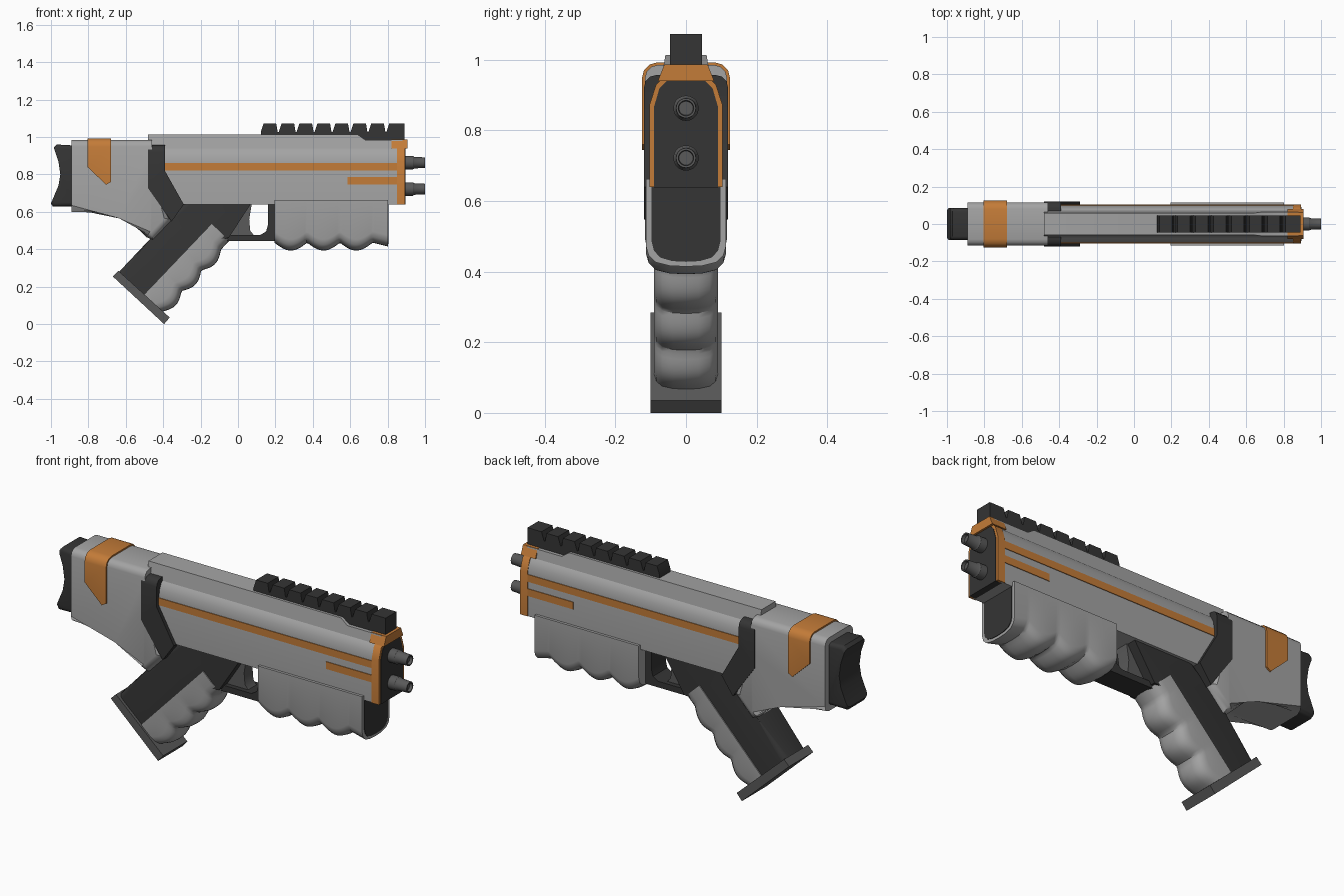
import bpy, bmesh, math
from mathutils import Vector

cube = bpy.data.objects.get("Cube")
if cube:
    bpy.data.objects.remove(cube, do_unlink=True)


def material(name, r, g, b):
    m = bpy.data.materials.new(name)
    m.use_nodes = True
    m.diffuse_color = (r, g, b, 1)
    m.node_tree.nodes["Principled BSDF"].inputs["Base Color"].default_value = (r, g, b, 1)
    return m


LIGHT = material("light_grey", .37, .37, .37)
MID = material("mid_grey", .1, .1, .1)
DARK = material("dark_grey", .035, .035, .035)
ORANGE = material("orange", .55, .2, .04)


def finish(name, bm, mat):
    bmesh.ops.recalc_face_normals(bm, faces=bm.faces)
    me = bpy.data.meshes.new(name)
    bm.to_mesh(me)
    bm.free()
    me.materials.append(mat)
    ob = bpy.data.objects.new(name, me)
    bpy.context.collection.objects.link(ob)
    bpy.ops.object.select_all(action='DESELECT')
    ob.select_set(True)
    bpy.context.view_layer.objects.active = ob
    bpy.ops.object.shade_smooth_by_angle(angle=math.radians(35))
    return ob


def loft(name, sections, mat):
    """Skin a row of closed sections and cap both ends."""
    bm = bmesh.new()
    rings = [[bm.verts.new(p) for p in s] for s in sections]
    n = len(rings[0])
    for a, b in zip(rings, rings[1:]):
        for i in range(n):
            j = (i + 1) % n
            bm.faces.new((a[i], a[j], b[j], b[i]))
    bm.faces.new(rings[0])
    bm.faces.new(rings[-1])
    return finish(name, bm, mat)


def prism(name, profile, half, mat, bevel=0, rule=lambda m: True):
    """Extrude a side profile across y; half may depend on height."""
    width = half if callable(half) else (lambda z: half)
    bm = bmesh.new()
    rings = [[bm.verts.new((x, s * width(z), z)) for x, z in profile] for s in (-1, 1)]
    n = len(profile)
    for i in range(n):
        j = (i + 1) % n
        bm.faces.new((rings[0][i], rings[0][j], rings[1][j], rings[1][i]))
    for r in rings:
        bm.faces.new(r)
    if bevel:
        rims = []
        for e in bm.edges:
            a, b = (v.co for v in e.verts)
            if abs(a.y - b.y) < .001 and abs(a.x - b.x) > .001 and rule((a + b) / 2):
                rims.append(e)
        bmesh.ops.bevel(bm, geom=rims, offset=bevel, segments=3, profile=.5, affect='EDGES')
    return finish(name, bm, mat)


def along_x(name, half_section, x0, x1, mat):
    """Extrude a mirrored cross-section from x0 to x1."""
    ring = half_section + [(-y, z) for y, z in reversed(half_section)]
    return loft(name, [[(x, y, z) for y, z in ring] for x in (x0, x1)], mat)


# Receiver with its tapered top cover
along_x("receiver", [(.1, .64), (.1, .865), (.094, .9), (.08, .93), (.06, .95)], -.4, .87, LIGHT)
prism("top_cover", [(-.48, .92), (-.48, 1.013), (.64, 1.013), (.68, .985), (.88, .985), (.88, .92)],
      lambda z: .075 - .18 * (z - .92), LIGHT)

# Muzzle frame, face plate and cap
along_x("muzzle_frame", [(.104, .64), (.104, .87), (.085, .93), (.06, .952)], .85, .892, ORANGE)
along_x("muzzle_plate", [(.091, .639), (.091, .865), (.075, .92), (.055, .94)], .86, .895, DARK)
prism("muzzle_cap", [(.82, .94), (.82, .987), (.905, .987), (.905, .94)],
      lambda z: .08 - .4 * (z - .94), ORANGE)

# Twin barrels
for label, z in (("upper", .863), ("lower", .722)):
    steps = [(.88, .036), (.935, .036), (.942, .031), (1, .028), (1, .022), (.985, .02)]
    angles = [math.tau * k / 20 for k in range(20)]
    loft(label + "_barrel",
         [[(x, r * math.cos(a), z + r * math.sin(a)) for a in angles] for x, r in steps], MID)

# Side stripes
for side, label in ((-1, "right"), (1, "left")):
    for size, x0, z0 in (("long", -.39, .822), ("short", .585, .747)):
        bm = bmesh.new()
        bmesh.ops.create_cube(bm, size=1)
        for v in bm.verts:
            v.co = Vector((x0 + (v.co.x + .5) * (.852 - x0), side * .1 + v.co.y * .007,
                           z0 + (v.co.z + .5) * .038))
        finish(label + "_" + size + "_stripe", bm, ORANGE)

# Toothed sight rail
teeth, pitch = [], .096
for i in range(8):
    x = .122 + i * pitch
    teeth += [(x, 1.028), (x + .015, 1.073), (x + .082, 1.073), (x + .09, 1.028)]
teeth[-2:] = [(.89, 1.073)]
prism("sight_rail", teeth + [(.89, .98), (.68, .98), (.64, 1.005), (.122, 1.005)], .045, DARK)

# Stock, its strap, butt pad and the collar joining it to the receiver
prism("stock", [(-.89, .985), (-.46, .985), (-.46, .74), (-.35, .56), (-.455, .45),
                (-.49, .465), (-.62, .6), (-.89, .6)], .116, LIGHT, .035)
prism("stock_strap", [(-.805, .993), (-.68, .993), (-.68, .76), (-.705, .745), (-.805, .84)],
      .125, ORANGE, .045, lambda m: m.z > .95)
prism("butt_pad", [(-.88, .955), (-.97, .96), (-.985, .945), (-.96, .87), (-.95, .8), (-.96, .74),
                   (-1, .645), (-.99, .628), (-.88, .63)],
      .085, DARK, .02, lambda m: m.z > .94 or m.z < .64)
prism("stock_collar", [(-.482, .957), (-.39, .957), (-.39, .818), (-.29, .64), (-.355, .548),
                       (-.482, .728)], .119, DARK, .035, lambda m: m.z > .9)

# Pistol grip core and foot plate
prism("grip_core", [(-.645, .27), (-.47, .455), (-.29, .645), (.07, .645), (-.05, .46),
                    (-.14, .45), (-.46, .1)], .085, DARK, .03, lambda m: m.x < -.3 and m.z > .35)
prism("grip_foot", [(-.67, .255), (-.64, .285), (-.365, .035), (-.395, .0)], .1, MID)

# Scalloped sections shared by both hand holds: (half width share, inset from the edge)
ROUND = [(1, .06), (.93, .032), (.75, .012), (.4, .002), (0, 0)]
ROUND += [(-w, d) for w, d in reversed(ROUND[:-1])]


def scallop(t, start, period, count):
    k = (t - start) / period
    return abs(math.sin(math.pi * k)) if 0 <= k <= count else 0


# Finger hold on the grip
corner, down, front = Vector((-.14, 0, .535)), Vector((-.69, 0, -.724)), Vector((.724, 0, -.69))
rows = []
for i in range(41):
    s = .525 * i / 40
    depth = .13 + .03 * scallop(s, .065, .153, 3)
    edge = [(.09, 0)] + [(.09 * w, depth - d) for w, d in ROUND] + [(-.09, 0)]
    rows.append([corner + down * s + front * d + Vector((0, y, 0)) for y, d in edge])
loft("finger_hold", rows, LIGHT)

# Trigger and guard
prism("trigger_guard", [(-.06, .445), (.21, .445), (.21, .65), (.16, .65), (.16, .53), (.15, .495),
                        (.12, .477), (-.06, .477)], .06, DARK)
prism("trigger", [(.075, .65), (.06, .56), (.065, .5), (.085, .475), (-.06, .47), (-.02, .65)],
      .035, MID)

# Fore grip shell with its dark end plate
rows = []
for i in range(61):
    x = .195 + .607 * i / 60
    low = .435 - .042 * scallop(x, .195, .175, 3) - .02 * max(0, (x - .72) / .08)
    edge = [(.114, .663)] + [(.114 * w, low + d) for w, d in ROUND] + [(-.114, .663)]
    rows.append([(x, y, z) for y, z in edge])
loft("fore_grip", rows, LIGHT)
edge = [(.098, .64)] + [(.098 * w, .428 + d) for w, d in ROUND] + [(-.098, .64)]
loft("fore_grip_end", [[(x, y, z) for y, z in edge] for x in (.798, .805)], DARK)
